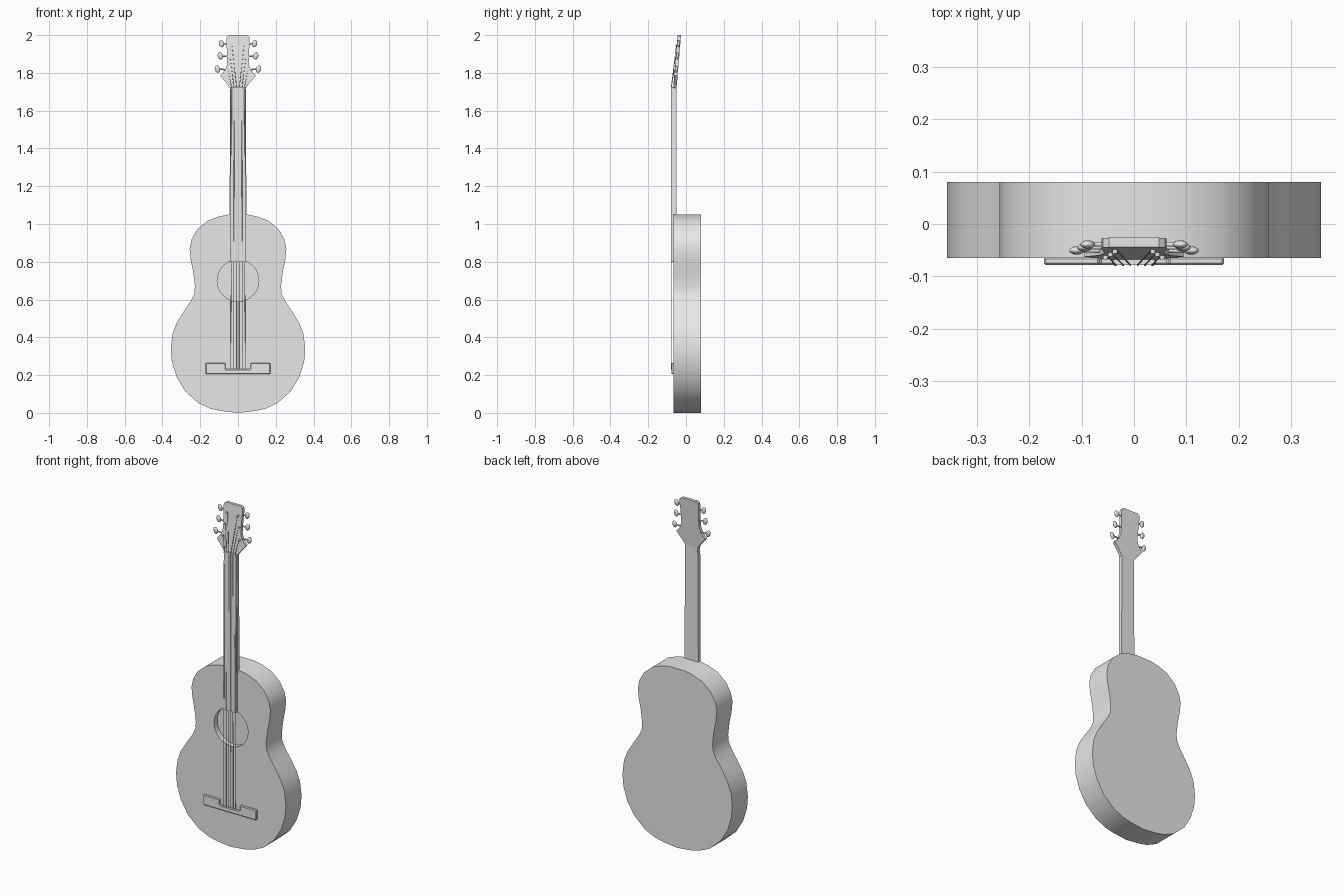
import bpy, bmesh
from math import pi, radians
from mathutils import Matrix, Vector

cube = bpy.data.objects.get("Cube")
if cube:
    bpy.data.objects.remove(cube, do_unlink=True)

grey = bpy.data.materials.new("plain_grey")
grey.use_nodes = True
grey.diffuse_color = (0.8, 0.8, 0.8, 1)
grey.node_tree.nodes["Principled BSDF"].inputs["Base Color"].default_value = (0.8, 0.8, 0.8, 1)

LEAN = 0.085      # backward slope of the headstock
NUT_Z = 1.72


def lean(z):
    return LEAN * max(0.0, z - NUT_Z)


def finish(name, bm):
    bmesh.ops.recalc_face_normals(bm, faces=bm.faces)
    mesh = bpy.data.meshes.new(name)
    bm.to_mesh(mesh)
    bm.free()
    mesh.materials.append(grey)
    obj = bpy.data.objects.new(name, mesh)
    bpy.context.collection.objects.link(obj)
    return obj


def smooth(obj, angle=40):
    bpy.ops.object.select_all(action='DESELECT')
    obj.select_set(True)
    bpy.context.view_layer.objects.active = obj
    bpy.ops.object.shade_smooth_by_angle(angle=radians(angle))


def prism(name, half, y0, y1, leaning=False):
    """Extrude a mirrored half outline (x, z) from y0 to y1."""
    outline = half + [(-x, z) for x, z in reversed(half) if x > 0]
    bm = bmesh.new()
    face = bm.faces.new([bm.verts.new((x, y0, z)) for x, z in outline])
    new = bmesh.ops.extrude_face_region(bm, geom=[face])["geom"]
    verts = [v for v in new if isinstance(v, bmesh.types.BMVert)]
    bmesh.ops.translate(bm, verts=verts, vec=(0, y1 - y0, 0))
    if leaning:
        for v in bm.verts:
            v.co.y += lean(v.co.z)
    return finish(name, bm)


def rod(name, a, b, radius, sides=10):
    a, b = Vector(a), Vector(b)
    turn = (b - a).to_track_quat('Z', 'Y').to_matrix().to_4x4()
    bm = bmesh.new()
    bmesh.ops.create_cone(bm, cap_ends=True, segments=sides, radius1=radius, radius2=radius,
                          depth=(b - a).length, matrix=Matrix.Translation((a + b) / 2) @ turn)
    obj = finish(name, bm)
    smooth(obj)
    return obj


# Body with waist
body = prism("body", [
    (0, 0), (0.09, 0.01), (0.145, 0.022), (0.21, 0.052), (0.28, 0.115), (0.325, 0.19),
    (0.35, 0.27), (0.356, 0.34), (0.346, 0.42), (0.325, 0.475), (0.285, 0.54),
    (0.25, 0.592), (0.231, 0.632), (0.228, 0.67), (0.236, 0.74), (0.25, 0.81),
    (0.256, 0.87), (0.245, 0.92), (0.215, 0.972), (0.16, 1.018), (0.1, 1.04),
    (0.05, 1.05)], -0.065, 0.08)

# Sound hole
cutter = rod("hole_cutter", (0, -0.1, 0.7), (0, -0.035, 0.7), 0.11, 48)
cutter.hide_render = True
cut = body.modifiers.new("sound_hole", 'BOOLEAN')
cut.operation, cut.solver, cut.object = 'DIFFERENCE', 'EXACT', cutter
bpy.ops.object.select_all(action='DESELECT')
body.select_set(True)
bpy.context.view_layer.objects.active = body
bpy.ops.object.modifier_apply(modifier=cut.name)
bpy.data.objects.remove(cutter, do_unlink=True)
smooth(body)

# Neck, fretboard, nut
prism("neck", [(0.045, 1.03), (0.041, NUT_Z)], -0.068, -0.05)
prism("fretboard", [(0.042, 0.8), (0.039, NUT_Z)], -0.076, -0.064)
prism("nut", [(0.039, NUT_Z - 0.004), (0.039, NUT_Z + 0.006)], -0.078, -0.066)

# Headstock, leaning back
prism("headstock", [
    (0.041, NUT_Z), (0.06, 1.745), (0.094, 1.785), (0.068, 1.815), (0.058, 1.845),
    (0.057, 1.88), (0.062, 1.975), (0.059, 1.992), (0.048, 2.0)], -0.068, -0.05, True)

# Bridge: lower bar and two raised wings
bridge = prism("bridge", [
    (0.172, 0.205), (0.172, 0.265), (0.066, 0.265), (0.066, 0.232)], -0.078, -0.063)
bevel = bridge.modifiers.new("soft_edges", 'BEVEL')
bevel.width, bevel.segments = 0.004, 1

# Tuners: height, knob distance, post distance
tuners = [(1.955, 0.088, 0.036), (1.89, 0.094, 0.045), (1.82, 0.109, 0.054)]
for side, label in ((1, "left"), (-1, "right")):
    for i, (z, knob_x, post_x) in enumerate(tuners):
        tag = f"{label}_{i + 1}"
        y = -0.059 + lean(z)
        rod(f"tuner_shaft_{tag}", (side * 0.045, y, z - 0.004), (side * knob_x, y, z), 0.004)
        bm = bmesh.new()
        shape = (Matrix.Translation((side * knob_x, y, z))
                 @ Matrix.Rotation(side * radians(15), 4, 'Y')
                 @ Matrix.Diagonal((0.014, 0.008, 0.02, 1)))
        bmesh.ops.create_uvsphere(bm, u_segments=14, v_segments=8, radius=1, matrix=shape)
        smooth(finish(f"tuner_knob_{tag}", bm), 60)
        front = -0.068 + lean(z)
        rod(f"string_post_{tag}", (side * post_x, front + 0.004, z - 0.01),
            (side * post_x, front - 0.008, z - 0.01), 0.005)

        # String from bridge over nut to its post
        spread = 0.2 + 0.4 * i
        curve = bpy.data.curves.new(f"string_{tag}", 'CURVE')
        curve.dimensions = '3D'
        curve.bevel_depth, curve.bevel_resolution = 0.0015, 1
        curve.use_fill_caps = True
        line = curve.splines.new('POLY')
        path = [(0.038 * spread, -0.0775, 0.23), (0.034 * spread, -0.0785, NUT_Z),
                (post_x - 0.004, front - 0.003, z - 0.01)]
        line.points.add(len(path) - 1)
        for point, (x, py, pz) in zip(line.points, path):
            point.co = (side * x, py, pz, 1)
        curve.materials.append(grey)
        bpy.context.collection.objects.link(bpy.data.objects.new(f"string_{tag}", curve))
